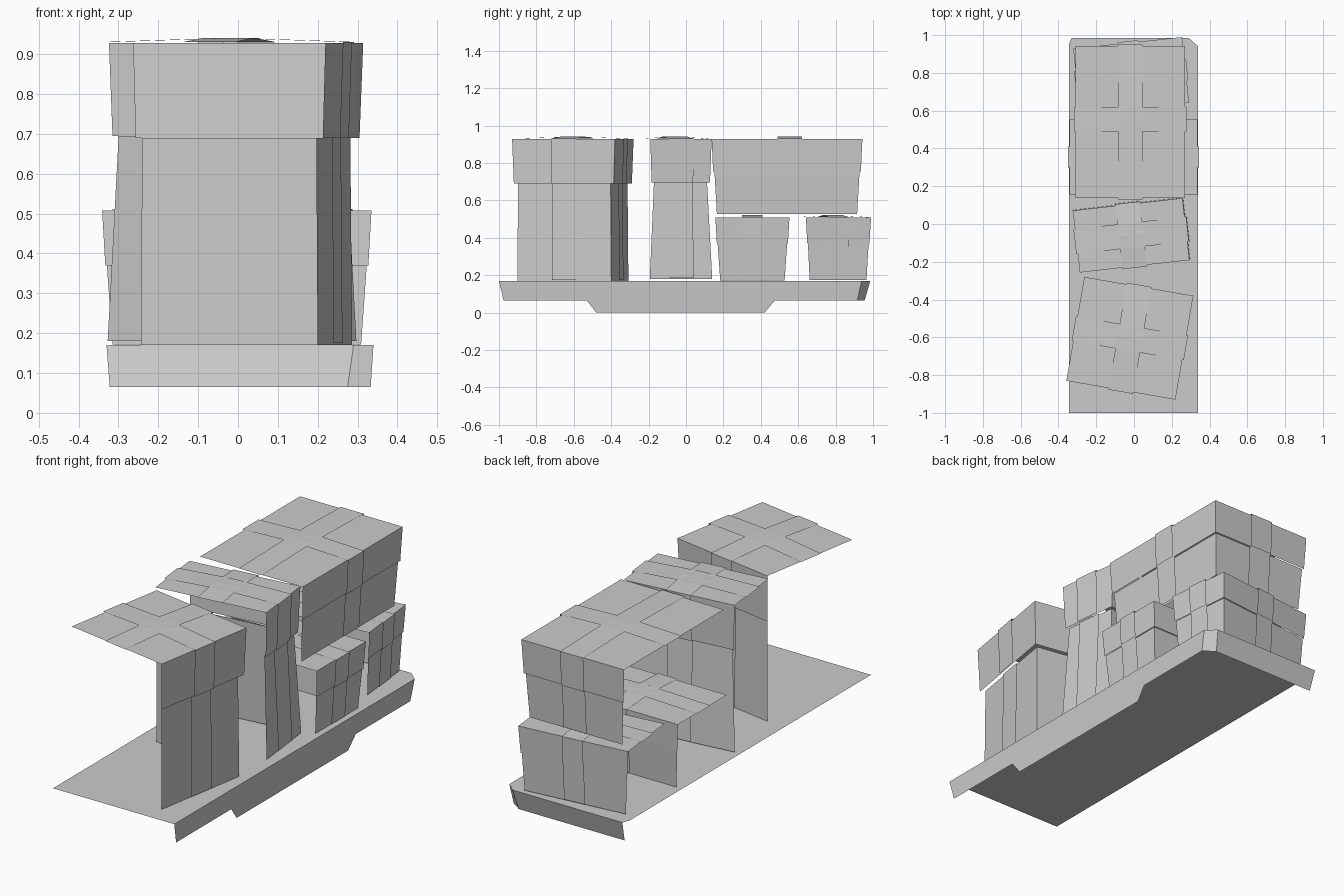
import bpy
from math import radians
from mathutils import Matrix, Vector

if "Cube" in bpy.data.objects:
    bpy.data.objects.remove(bpy.data.objects["Cube"])


def add_mesh(name, verts, faces, matrix=None):
    mesh = bpy.data.meshes.new(name)
    mesh.from_pydata(verts, [], faces)
    mesh.update()
    obj = bpy.data.objects.new(name, mesh)
    if matrix:
        obj.matrix_world = matrix
    bpy.context.collection.objects.link(obj)
    return obj


def strips(name, paths, matrix=None):
    """Each path is a list of (left, right) point pairs forming a ribbon of quads."""
    verts, faces = [], []
    for path in paths:
        base = len(verts)
        for a, b in path:
            verts += [a, b]
        for i in range(len(path) - 1):
            k = base + 2 * i
            faces.append((k, k + 1, k + 3, k + 2))
    return add_mesh(name, verts, faces, matrix)


def gift(name, centre, turn, hx, hy, z0, z_lid, z1, inset, inset_low, rw, ry=0.0):
    """Open-backed gift: only the top and the +x / +y sides are modelled."""
    m = Matrix.Translation((centre[0], centre[1], 0)) @ Matrix.Rotation(radians(turn), 4, 'Z')

    def ring(d, z):
        x, y = hx - d, hy - d
        return [(x, -y, z), (x, y, z), (-x, y, z), (-x, -y, z)]

    # lid with two skirts
    add_mesh(name + "_lid", ring(0, z1) + ring(0.008, z_lid),
             [(0, 1, 2, 3), (4, 5, 1, 0), (5, 6, 2, 1)], m)
    # box walls, set back below the lid
    add_mesh(name + "_box", ring(inset, z_lid) + ring(inset_low, z0),
             [(4, 5, 1, 0), (5, 6, 2, 1)], m)

    # ribbons over the lid and down the walls, along x and along y
    t = 0.008

    def across(half, place):
        lid = [(-half - t, z1 + 0.003), (0, z1 + 0.013), (half + t, z1 + 0.003),
               (half - 0.008 + t, z_lid)]
        wall = [(half - inset + t, z_lid), (half - inset_low + t, z0 + 0.005)]
        return [[(place(s, -rw, z), place(s, rw, z)) for s, z in p] for p in (lid, wall)]

    paths = across(hx, lambda s, w, z: (s, ry + w, z))
    paths += across(hy, lambda s, w, z: (-w, s, z))
    ribbon = strips(name + "_ribbon", paths, m)
    ribbon.data.flip_normals()


# Cargo deck
deck = [(-0.345, -1, .17), (.34, -1, .17), (.34, .94, .17), (.29, .985, .17),
        (-.33, .985, .17), (-.345, .95, .17)]
add_mesh("deck_top", deck, [tuple(range(6))])

# Deck skirt: tapered rim along the right side, corner and rear
top = [Vector(deck[i]) for i in (1, 2, 3, 4)]
low = [Vector((.333, -.975, .065)), Vector((.333, .915, .065)),
       Vector((.275, .955, .065)), Vector((-.322, .955, .065))]
add_mesh("deck_skirt", top + low, [(i + 4, i + 5, i + 1, i) for i in range(3)])

# Drop-down keel panel below the right rim
add_mesh("side_keel", [(.333, -.53, .065), (.328, -.48, 0), (.328, .42, 0), (.333, .475, .065)],
         [(0, 1, 2, 3)])

# Gifts
gift("front_gift", (-.022, -.605), -9.8, .293, .279, .17, .69, .928, .028, .024, .066)
gift("middle_gift", (-.015, -.06), 6.5, .292, .165, .18, .695, .928, .022, -.003, .066)
gift("upper_gift", (-.02, .54), 0, .29, .403, .528, .755, .928, .015, .028, .065, .015)
gift("lower_gift_a", (-.003, .355), 0, .338, .198, .172, .37, .508, .012, .026, .055)
gift("lower_gift_b", (-.015, .785), 6, .29, .175, .175, .37, .508, .012, .022, .055)
